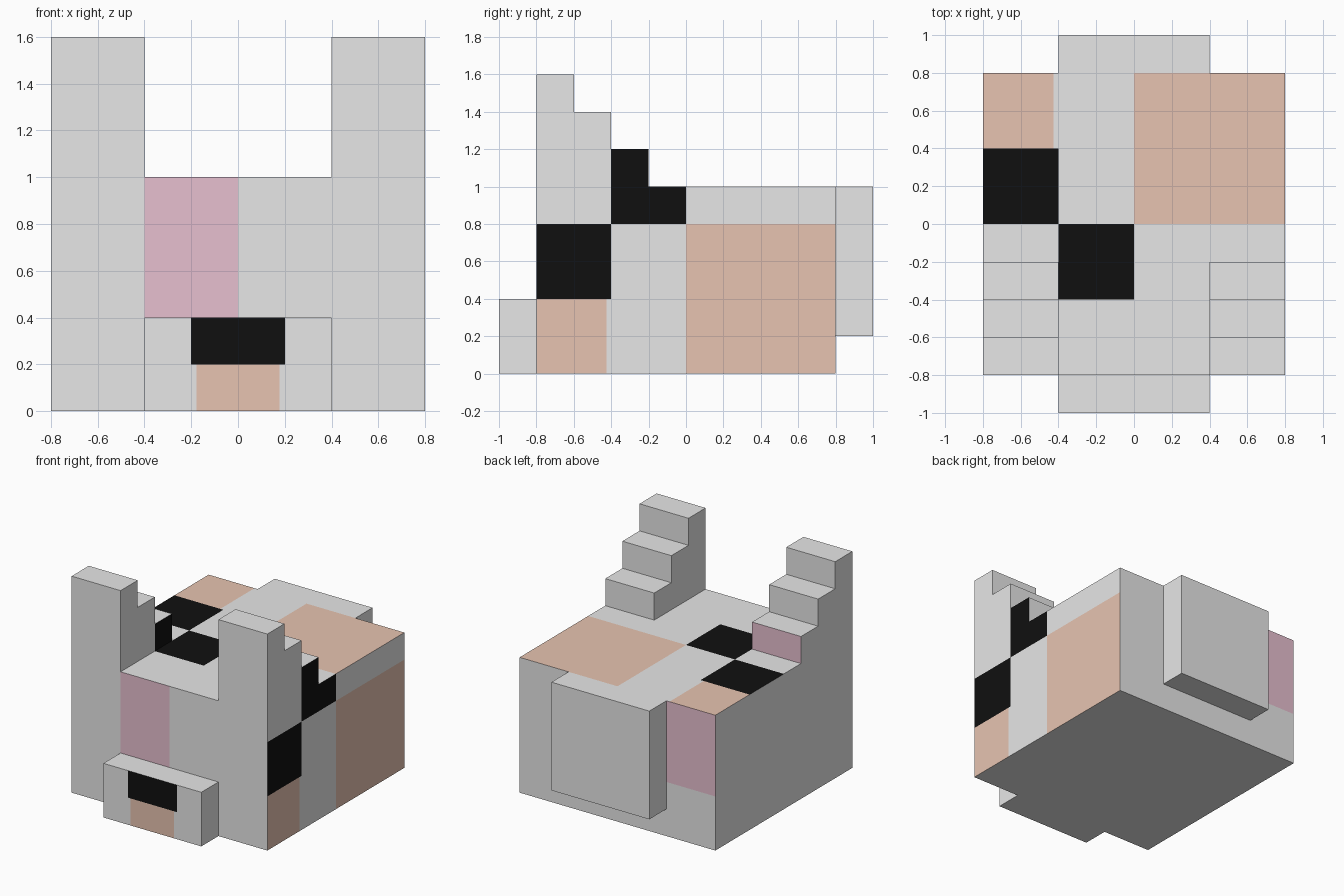
import bpy
import bmesh

cube = bpy.data.objects.get("Cube")
if cube:
    bpy.data.objects.remove(cube, do_unlink=True)

# Palette (linear values)
PALETTE = {
    "white": (0.90, 0.90, 0.90),
    "black": (0.005, 0.005, 0.005),
    "tan": (0.80, 0.55, 0.44),
    "pink": (0.90, 0.59, 0.71),
}
NAMES = list(PALETTE)
materials = []
for name, rgb in PALETTE.items():
    mat = bpy.data.materials.new(name)
    mat.use_nodes = True
    mat.diffuse_color = (*rgb, 1)
    bsdf = next(n for n in mat.node_tree.nodes if n.type == 'BSDF_PRINCIPLED')
    bsdf.inputs["Base Color"].default_value = (*rgb, 1)
    bsdf.inputs["Roughness"].default_value = 0.8
    materials.append(mat)


def extrude_profile(x0, x1, profile):
    """Solid made by sweeping a (y, z) outline from x0 to x1."""
    bm = bmesh.new()
    side = bm.faces.new([bm.verts.new((x0, y, z)) for y, z in profile])
    swept = bmesh.ops.extrude_face_region(bm, geom=[side], use_keep_orig=True)
    verts = [g for g in swept["geom"] if isinstance(g, bmesh.types.BMVert)]
    bmesh.ops.translate(bm, verts=verts, vec=(x1 - x0, 0, 0))
    bmesh.ops.recalc_face_normals(bm, faces=bm.faces)
    return bm


def box(x, y, z):
    return extrude_profile(*x, [(y[0], z[0]), (y[1], z[0]), (y[1], z[1]), (y[0], z[1])])


def cut_for(bm, patches):
    """Slice the mesh along the borders of every patch."""
    cuts = set()
    for _, *ranges in patches:
        for axis, (lo, hi) in enumerate(ranges):
            if lo != hi:
                cuts |= {(axis, lo), (axis, hi)}
    for axis, value in sorted(cuts):
        point, normal = [0, 0, 0], [0, 0, 0]
        point[axis], normal[axis] = value, 1
        geom = bm.verts[:] + bm.edges[:] + bm.faces[:]
        bmesh.ops.bisect_plane(bm, geom=geom, dist=1e-5, plane_co=point, plane_no=normal)


def finish(name, bm, patches=(), hidden=None):
    """Colour faces lying in each patch, drop the contact side, add the object."""
    for f in bm.faces:
        c = f.calc_center_median()
        for colour, *ranges in patches:
            if all(lo - 1e-3 < v < hi + 1e-3 for v, (lo, hi) in zip(c, ranges)):
                f.material_index = NAMES.index(colour)
    if hidden:
        axis, value = hidden
        bmesh.ops.delete(bm, context='FACES', geom=[
            f for f in bm.faces if all(abs(v.co[axis] - value) < 1e-4 for v in f.verts)])
    mesh = bpy.data.meshes.new(name)
    bm.to_mesh(mesh)
    bm.free()
    for mat in materials:
        mesh.materials.append(mat)
    bpy.context.collection.objects.link(bpy.data.objects.new(name, mesh))


LEFT, TOP, FRONT, BACK = (0.8, 0.8), (1, 1), (-0.8, -0.8), (0.8, 0.8)

# Body with coloured patches: colour, x range, y range, z range
body_patches = [
    ("black", LEFT, (-0.8, -0.4), (0.4, 0.8)),
    ("black", LEFT, (-0.4, 0), (0.8, 1)),
    ("tan", LEFT, (-0.8, -0.425), (0, 0.4)),
    ("tan", LEFT, (0, 0.8), (0, 0.8)),
    ("black", (-0.8, -0.4), (0, 0.4), TOP),
    ("black", (-0.4, 0), (-0.4, 0), TOP),
    ("tan", (-0.8, -0.425), (0.4, 0.8), TOP),
    ("tan", (0, 0.8), (0, 0.8), TOP),
    ("pink", (-0.4, 0), FRONT, (0.4, 1)),
    ("pink", (-0.8, -0.4), BACK, (0.4, 1)),
]
body = box((-0.8, 0.8), (-0.8, 0.8), (0, 1))
cut_for(body, body_patches)
finish("body", body, body_patches)

# Snout with nose and mouth
snout_patches = [
    ("black", (-0.2, 0.2), (-1, -1), (0.2, 0.4)),
    ("tan", (-0.178, 0.178), (-1, -1), (0, 0.2)),
]
snout = box((-0.4, 0.4), (-1, -0.8), (0, 0.4))
cut_for(snout, snout_patches)
finish("snout", snout, snout_patches, hidden=(1, -0.8))

# Tail block
finish("tail", box((-0.4, 0.4), (0.8, 1), (0.2, 1)), hidden=(1, 0.8))

# Stepped ears
STEPS = [(-0.8, 1), (-0.4, 1), (-0.2, 1), (-0.2, 1.2), (-0.4, 1.2),
         (-0.4, 1.4), (-0.6, 1.4), (-0.6, 1.6), (-0.8, 1.6)]
ear_patches = {
    "left_ear": [("black", LEFT, (-0.4, -0.2), (1, 1.2))],
    "right_ear": [("black", (-0.4, -0.4), (-0.4, -0.2), (1, 1.2)),
                  ("pink", (-0.8, -0.4), (-0.2, -0.2), (1, 1.2))],
}
for name, x0 in (("left_ear", 0.4), ("right_ear", -0.8)):
    ear = extrude_profile(x0, x0 + 0.4, STEPS)
    # Separate the lowest step on both side faces
    for f in [f for f in ear.faces if len(f.verts) == len(STEPS)]:
        a, b = [v for v in f.verts if abs(v.co.y + 0.4) < 1e-4 and v.co.z < 1.3]
        bmesh.utils.face_split(f, a, b)
    finish(name, ear, ear_patches[name], hidden=(2, 1))
